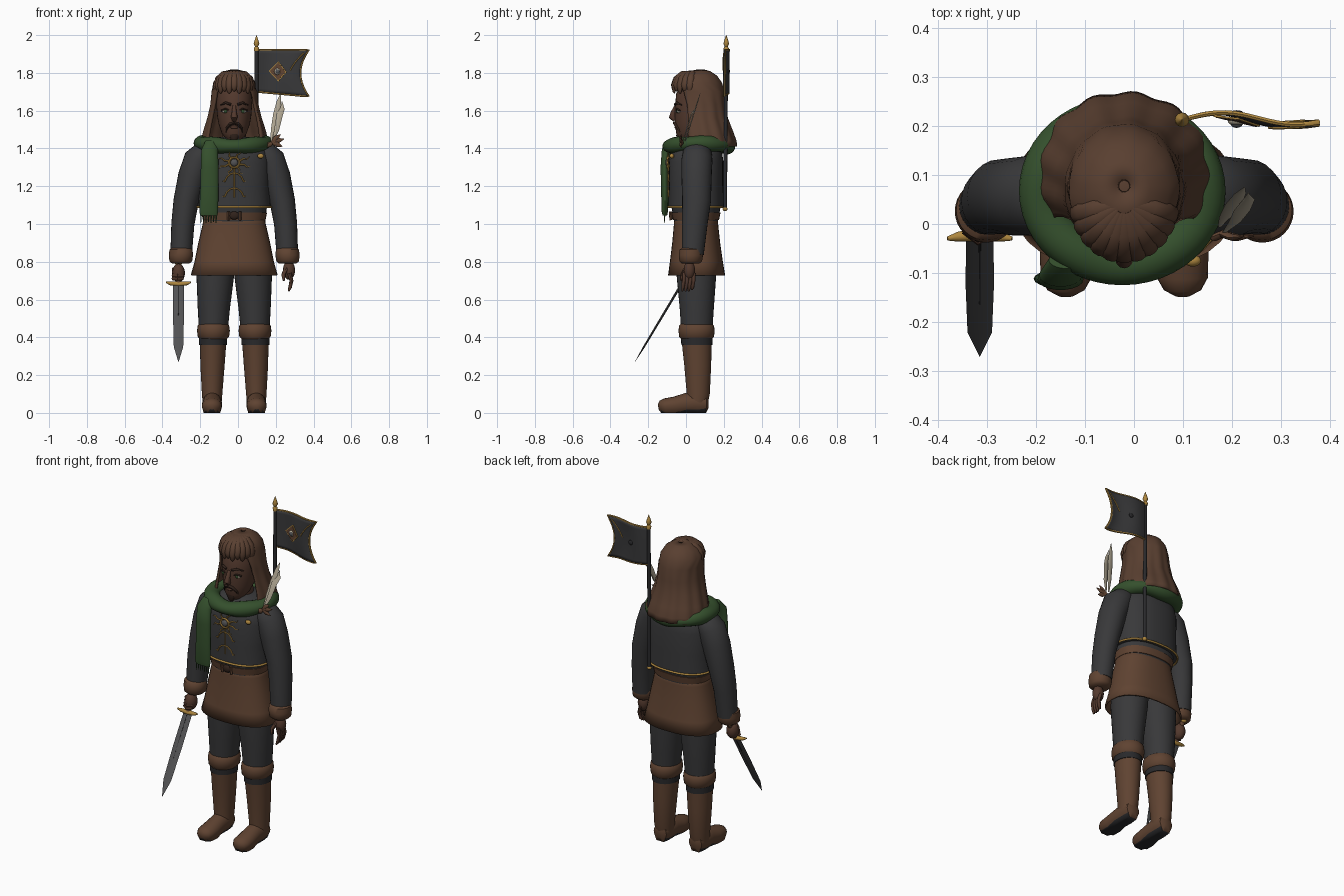
import bpy, bmesh, math
from mathutils import Vector, Matrix
from math import sin, cos, pi

CX = -0.02   # body centre line


def mat(name, r, g, b):
    m = bpy.data.materials.new(name)
    m.diffuse_color = (r, g, b, 1)
    return m


CHAR = mat("charcoal_cloth", 0.040, 0.040, 0.042)
DARK = mat("black_cloth", 0.022, 0.022, 0.024)
LEATHER = mat("brown_leather", 0.115, 0.056, 0.031)
HAIR = mat("brown_hair", 0.100, 0.050, 0.030)
BEARD = mat("dark_hair", 0.030, 0.016, 0.011)
SKIN = mat("brown_skin", 0.085, 0.040, 0.026)
GREEN = mat("green_wool", 0.035, 0.080, 0.026)
GOLD = mat("gold", 0.42, 0.24, 0.05)
STEEL = mat("steel", 0.085, 0.085, 0.088)
PALE = mat("pale_feather", 0.42, 0.37, 0.28)


def finish(name, bm, m, smooth=True, solid=0):
    bmesh.ops.recalc_face_normals(bm, faces=bm.faces)
    me = bpy.data.meshes.new(name)
    bm.to_mesh(me)
    bm.free()
    me.materials.append(m)
    ob = bpy.data.objects.new(name, me)
    bpy.context.collection.objects.link(ob)
    if solid:
        mod = ob.modifiers.new("thickness", 'SOLIDIFY')
        mod.thickness, mod.offset = solid, 0
    if smooth:
        bpy.ops.object.select_all(action='DESELECT')
        ob.select_set(True)
        bpy.context.view_layer.objects.active = ob
        bpy.ops.object.shade_smooth_by_angle(angle=math.radians(45))
    return ob


def skin_rings(bm, rings, wrap=True, closed=False, caps=True):
    vs = [[bm.verts.new(p) for p in r] for r in rings]
    n = len(vs[0])
    for i in range(len(vs) if closed else len(vs) - 1):
        a, b = vs[i], vs[(i + 1) % len(vs)]
        for j in range(n if wrap else n - 1):
            k = (j + 1) % n
            bm.faces.new((a[j], a[k], b[k], b[j]))
    if caps and wrap and not closed:
        bm.faces.new(vs[0])
        bm.faces.new(vs[-1])


def loft(name, rows, m, n=32, power=2.0, caps=True, solid=0):
    """Stack of level (super)ellipses: rows of z, cx, cy, rx, ry."""
    def f(v):
        return math.copysign(abs(v) ** (2 / power), v)
    rings = [[(cx + rx * f(cos(2 * pi * j / n)), cy + ry * f(sin(2 * pi * j / n)), z) for j in range(n)]
             for z, cx, cy, rx, ry in rows]
    bm = bmesh.new()
    skin_rings(bm, rings, caps=caps)
    return finish(name, bm, m, solid=solid)


def tube(name, pts, m, ref=(0, 1, 0), n=12, closed=False, r=None):
    """Sweep an ellipse through pts of x, y, z, r1, r2."""
    P = [Vector(p[:3]) for p in pts]
    R = [(r, r) if r else (p[3], p[-1]) for p in pts]
    ref, L, rings = Vector(ref), len(pts), []
    for i in range(L):
        t = P[(i + 1) % L] - P[i - 1] if closed else P[min(i + 1, L - 1)] - P[max(i - 1, 0)]
        t.normalize()
        a = t.cross(ref).normalized()
        b = a.cross(t)
        rings.append([P[i] + a * R[i][0] * cos(2 * pi * j / n) + b * R[i][1] * sin(2 * pi * j / n)
                      for j in range(n)])
    bm = bmesh.new()
    skin_rings(bm, rings, closed=closed)
    return finish(name, bm, m)


def ball(name, loc, size, m):
    bm = bmesh.new()
    bmesh.ops.create_uvsphere(bm, u_segments=20, v_segments=12, radius=1,
                              matrix=Matrix.Translation(loc) @ Matrix.Diagonal((*size, 1)))
    return finish(name, bm, m)


def oval(cx, cy, z, rx, ry, n=40):
    return [(cx + rx * cos(2 * pi * k / n), cy + ry * sin(2 * pi * k / n), z) for k in range(n)]


# Legs, boots and feet
for s, side in ((-1, "right"), (1, "left")):
    x = lambda d: CX + s * d
    loft(side + "_trouser", [(0.86, x(.09), .055, .10, .105), (0.73, x(.1), .055, .10, .105),
                             (0.55, x(.108), .057, .085, .09), (0.36, x(.112), .057, .07, .078)], CHAR)
    loft(side + "_boot_strap", [(0.36, x(.112), .057, .074, .082), (0.41, x(.112), .057, .074, .083)], DARK)
    loft(side + "_boot_shaft", [(0.37, x(.112), .057, .070, .079), (0.25, x(.115), .062, .064, .071),
                                (0.10, x(.117), .065, .054, .061), (0.05, x(.117), .06, .05, .055)], LEATHER)
    loft(side + "_boot_cuff", [(0.39, x(.11), .056, .07, .08), (0.403, x(.11), .056, .083, .092),
                               (0.435, x(.11), .056, .087, .096), (0.462, x(.11), .056, .083, .092),
                               (0.475, x(.11), .056, .07, .08)], LEATHER)
    foot = tube(side + "_foot", [(x(.117), .118, .05, .02, .025), (x(.117), .108, .05, .042, .045),
                                 (x(.117), .06, .052, .052, .06), (x(.117), 0, .05, .05, .055),
                                 (x(.118), -.06, .04, .054, .046), (x(.119), -.11, .036, .052, .041),
                                 (x(.119), -.135, .034, .038, .032), (x(.119), -.147, .032, .015, .014)],
                LEATHER, ref=(0, 0, 1), n=20)
    foot.data.materials.append(DARK)
    for v in foot.data.vertices:
        v.co.z = max(v.co.z, 0) if v.co.z > .014 else 0
    for p in foot.data.polygons:
        p.material_index = int(p.center.z < .012)

    # Sleeves and cuffs
    tube(side + "_sleeve", [(x(.10), .06, 1.405, .03, .04), (x(.15), .06, 1.385, .062, .075),
                            (x(.188), .058, 1.34, .08, .082), (x(.222), .056, 1.25, .076, .08),
                            (x(.255), .056, 1.12, .067, .076), (x(.272), .046, 1.0, .061, .068),
                            (x(.281), .036, .84, .057, .058)], CHAR, n=24)
    loft(side + "_sleeve_cuff", [(0.79, x(.283), .025, .045, .045), (0.803, x(.283), .025, .06, .06),
                                 (0.835, x(.282), .026, .064, .064), (0.865, x(.282), .028, .061, .061),
                                 (0.878, x(.281), .03, .045, .045)], LEATHER)

# Open hand
ball("open_palm", (.27, .018, .755), (.032, .03, .05), SKIN)
for k in range(4):
    y = -.01 + k * .017
    tube("finger", [(.272, y, .74, .011), (.283, y - .002, .70, .0105), (.276, y - .006, .665, .009),
                    (.268, y - .01, .645 + .008 * (k == 3), .005)], SKIN, n=8)
tube("thumb", [(.255, .0, .765, .012), (.24, -.02, .73, .011), (.243, -.026, .70, .006)], SKIN, n=8)

# Fist and sword
ball("fist", (-.315, .005, .74), (.034, .038, .05), SKIN)
for k in range(4):
    tube("fist_finger", [(-.345, -.012 + k * .004, .712 + k * .016, .01), (-.318, -.034 + k * .006, .71 + k * .016, .01),
                         (-.292, -.018 + k * .004, .712 + k * .016, .009)], SKIN, ref=(0, 0, 1), n=8)
SW = lambda d: (-.315, -.022 - .513 * d, .685 - .858 * d)   # point along the sword
tube("sword_grip", [SW(-.12) + (.013,), SW(0) + (.013,)], LEATHER)
ball("sword_pommel", SW(-.13), (.019, .019, .019), GOLD)
tube("sword_guard", [(-.381, -.03, .692, .004), (-.36, -.026, .686, .01), (-.315, -.022, .682, .014),
                     (-.27, -.026, .686, .01), (-.249, -.03, .692, .004)], GOLD, ref=(0, 0, 1))
tube("sword_blade", [SW(0) + (.028, .006), SW(.2) + (.029, .006), SW(.39) + (.025, .005),
                     SW(.485) + (.0005, .0005)], STEEL, n=4)
tube("sword_fuller", [SW(.02) + (.004, .0075), SW(.27) + (.002, .0065)], DARK, n=6)

# Tunic skirt, waist, belt and jacket
loft("tunic_skirt", [(1.05, CX, .053, .155, .11), (1.0, CX, .053, .162, .112), (.9, CX, .054, .185, .122),
                     (.8, CX, .055, .205, .135), (.728, CX, .056, .225, .146)], LEATHER, power=2.4, caps=False, solid=.01)
loft("waist", [(1.0, CX, .053, .16, .114), (1.12, CX, .053, .178, .135)], CHAR, power=2.4)
loft("belt", [(1.022, CX, .053, .166, .122), (1.062, CX, .053, .174, .13)], LEATHER, power=2.4)
for x in (-.03, .03):
    tube("buckle_side", [(CX + x, -.079, 1.02, .008), (CX + x, -.082, 1.067, .008)], LEATHER, n=4)
ball("buckle", (CX, -.078, 1.045), (.026, .012, .022), BEARD)
loft("jacket", [(1.088, CX, .053, .193, .146), (1.2, CX, .053, .186, .145), (1.33, CX, .053, .19, .145),
                (1.39, CX, .055, .175, .135), (1.43, CX, .06, .13, .11), (1.46, CX, .065, .08, .08)],
     CHAR, power=2.4, n=40)
f24 = lambda v: math.copysign(abs(v) ** (2 / 2.4), v)
tube("jacket_gold_hem", [(CX + .196 * f24(cos(k * pi / 24)), .053 + .149 * f24(sin(k * pi / 24)), 1.09)
                         for k in range(48)], GOLD, ref=(0, 0, 1), closed=True, r=.006, n=8)


def chest(dx, z, lift=.003):
    return (CX + dx, .053 - .145 * (1 - abs(dx / .187) ** 2.4) ** (1 / 2.4) - lift, z)


# Chest embroidery
tube("sun_ring", [chest(.027 * cos(k * pi / 10), 1.325 + .027 * sin(k * pi / 10), .006) for k in range(20)],
     GOLD, closed=True, r=.006, n=8)
ball("sun_gem", chest(0, 1.325, .006), (.02, .012, .02), STEEL)
for k in range(8):
    a = k * pi / 4 + pi / 8
    tube("sun_ray", [chest(d * cos(a + w), 1.325 + d * .75 * sin(a + w)) + (q,)
                     for d, w, q in ((.032, 0, .005), (.055, .12, .004), (.075, -.05, .003), (.09, .1, .001))], GOLD, n=6)
tube("chest_line", [chest(0, 1.29), chest(0, 1.14)], GOLD, r=.004, n=6)
for s in (-1, 1):
    for z in (1.24, 1.16):
        tube("chest_curl", [chest(s * d, z + h) for d, h in ((0, .03), (.02, .025), (.038, .01), (.05, -.015), (.06, -.012))],
             GOLD, r=.0035, n=6)
ball("shoulder_clasp", (.12, -.075, 1.36), (.017, .012, .013), GOLD)

# Scarf with hanging tail and fringe
tube("scarf", [(-.024 + .166 * cos(a), .068 + .148 * sin(a), 1.42 + .008 * cos(2 * a), .045, .04 + .004 * sin(5 * a))
               for a in [k * pi / 24 for k in range(48)]], GREEN, ref=(0, 0, 1), n=18, closed=True)
tube("scarf_tail", [(-.14, -.075, 1.43, .035, .02), (-.15, -.105, 1.39, .044, .024), (-.15, -.113, 1.3, .047, .022),
                    (-.152, -.112, 1.18, .048, .02), (-.155, -.112, 1.07, .05, .018), (-.155, -.112, 1.045, .046, .012)],
     GREEN, n=18)
for k in range(7):
    x = -.195 + k * .0135
    tube("scarf_fringe", [(x, -.112, 1.055, .004), (x - .002, -.115, 1.005 + .006 * (k % 2), .002)], GREEN, n=6)

# Head and face
loft("neck", [(1.38, CX, .07, .065, .065), (1.52, CX, .065, .06, .06)], SKIN)
loft("head", [(1.435, CX, .0, .022, .025), (1.45, CX, .005, .045, .045), (1.48, CX, .022, .066, .074),
              (1.53, CX, .042, .083, .1), (1.57, CX, .05, .09, .109), (1.62, CX, .052, .094, .11),
              (1.69, CX, .06, .094, .112), (1.75, CX, .07, .075, .09), (1.785, CX, .075, .035, .045)], SKIN)
tube("nose", [(CX, -.052, 1.625, .009), (CX, -.068, 1.59, .013), (CX, -.073, 1.567, .018), (CX, -.058, 1.55, .012)], SKIN)
for s in (-1, 1):
    ball("eye_white", (CX + s * .045, -.036, 1.597), (.019, .013, .011), PALE)
    ball("iris", (CX + s * .045, -.046, 1.597), (.009, .006, .01), GREEN)
    tube("eyelid", [(CX + s * d, y, z, .005) for d, y, z in ((.024, -.048, 1.601), (.045, -.049, 1.61), (.068, -.033, 1.6))],
         BEARD, n=8)
    tube("eyebrow", [(CX + s * d, y, z, w) for d, y, z, w in ((.018, -.058, 1.632, .007), (.045, -.05, 1.642, .007),
                                                              (.074, -.024, 1.63, .003))], BEARD, n=8)
    tube("moustache", [(CX + s * d, y, z, w) for d, y, z, w in ((0, -.062, 1.535, .008), (.022, -.056, 1.528, .009),
                                                                (.04, -.04, 1.505, .007), (.043, -.03, 1.483, .004))], BEARD, n=8)
ball("lips", (CX, -.051, 1.512), (.022, .01, .008), SKIN)
tube("goatee", [(CX, -.042, 1.493, .012, .008), (CX, -.038, 1.47, .026, .014), (CX, -.034, 1.445, .018, .012),
                (CX, -.036, 1.432, .005, .005)], BEARD)

# Long hair: a wavy shell, closed over the crown and open around the face
rows = [(1.812, .012, .065, .09, 0), (1.803, .05, .02, .125, 0), (1.78, .085, -.02, .16, 0), (1.745, .106, -.043, .184, .1),
        (1.70, .114, -.055, .197, .9), (1.63, .12, -.055, .204, 1.05), (1.56, .136, -.055, .213, 1.08),
        (1.49, .158, -.05, .24, 1.0), (1.44, .17, -.05, .258, .95), (1.41, .172, -.05, .262, .95)]
rings = []
for z, rx, y0, y1, gap in rows:
    ring = []
    for j in range(61):
        a = gap + (2 * pi - 2 * gap) * j / 60
        w = 1 + .022 * sin(13 * a) * min(1, (1.82 - z) * 4)
        ring.append((CX + rx * w * sin(a), (y0 + y1) / 2 - (y1 - y0) / 2 * w * cos(a), z))
    rings.append(ring)
bm = bmesh.new()
skin_rings(bm, rings, wrap=False)
bmesh.ops.remove_doubles(bm, verts=bm.verts, dist=.0004)
finish("long_hair", bm, HAIR, solid=.014)
ball("hair_crown", (CX, .075, 1.74), (.088, .095, .068), HAIR)

# Fringe of hair over the forehead
for k in range(11):
    a = (k - 5) * .27
    tube("fringe_lock", [(CX + d * sin(a), .045 - d * 1.12 * cos(a), z + .012 * (k % 2) * (z < 1.72), r, r * .6)
                         for d, z, r in ((.02, 1.805, .012), (.06, 1.798, .02), (.09, 1.77, .021),
                                         (.102, 1.735, .019), (.1, 1.70, .012), (.098, 1.69, .003))],
         HAIR, ref=(sin(a), -cos(a), .3), n=10)

# Shoulder feathers held by a small leaf bundle
for dx, dy, top in ((0, 0, 1.69), (.018, -.012, 1.65)):
    tube("feather", [(.175 + dx * .5, -.005 + dy, 1.44, .004, .002), (.187 + dx, .015 + dy, 1.5, .013, .003),
                     (.203 + dx, .04 + dy, 1.58, .017, .003), (.217 + dx, .062 + dy, top - .04, .012, .003),
                     (.226 + dx * .4, .075 + dy, top, .001, .001)], PALE, n=8)
for x, z in ((.245, 1.45), (.225, 1.475), (.235, 1.41), (.15, 1.405)):
    tube("leaf", [(.18, -.02, 1.43, .008), ((.18 + x) / 2, -.028, (1.435 + z) / 2, .015, .007), (x, -.025, z, .001)], LEATHER, n=8)

# Banner pole
tube("banner_pole", [(.098, .207, 1.08, .01), (.098, .213, 1.93, .01)], DARK)
ball("pole_foot", (.098, .207, 1.08), (.013, .013, .012), GOLD)
tube("pole_finial", [(.098, .213, z, r) for z, r in ((1.915, .012), (1.93, .014), (1.94, .008), (1.955, .015), (1.97, .011),
                                                     (2.0, .001))], GOLD)


def flag(u, v, off=0):
    w = .272 - .045 * (1 - (2 * v - 1) ** 2)
    return (.103 + u * w, .214 + .013 * sin(u * 5.6) + .005 * u * (v - .5) + off, 1.70 - .025 * u + v * (.222 + .025 * u))


# Banner cloth, border and emblem
bm = bmesh.new()
skin_rings(bm, [[flag(i / 20, j / 12) for i in range(21)] for j in range(13)], wrap=False)
finish("banner", bm, CHAR, solid=.008)
edge = [flag(i / 16, 0) for i in range(17)] + [flag(1, j / 10) for j in range(1, 10)] + [flag(1 - i / 16, 1) for i in range(17)]
tube("banner_border", edge, GOLD, r=.0055, n=6)
for r, off, m in ((.052, -.006, GOLD), (.046, -.008, LEATHER)):
    bm = bmesh.new()
    bm.faces.new([bm.verts.new(flag(.47 + r * 4 * cos(k * pi / 2), .51 + r * 4.3 * sin(k * pi / 2), off)) for k in range(4)])
    finish("banner_diamond", bm, m, False, solid=.004)
ball("banner_gem", flag(.47, .51, -.01), (.018, .01, .018), PALE)
ball("banner_gem_core", flag(.47, .51, -.016), (.012, .008, .012), STEEL)
ball("banner_rivet", flag(.47, .51, .006), (.014, .006, .014), DARK)
for off in (-.006, .006):
    tube("banner_stitch", [flag(.76 + .18 * t, .55 + .38 * t, off) for t in (0, .25, .5, .75, 1)], GOLD, r=.003, n=6)
